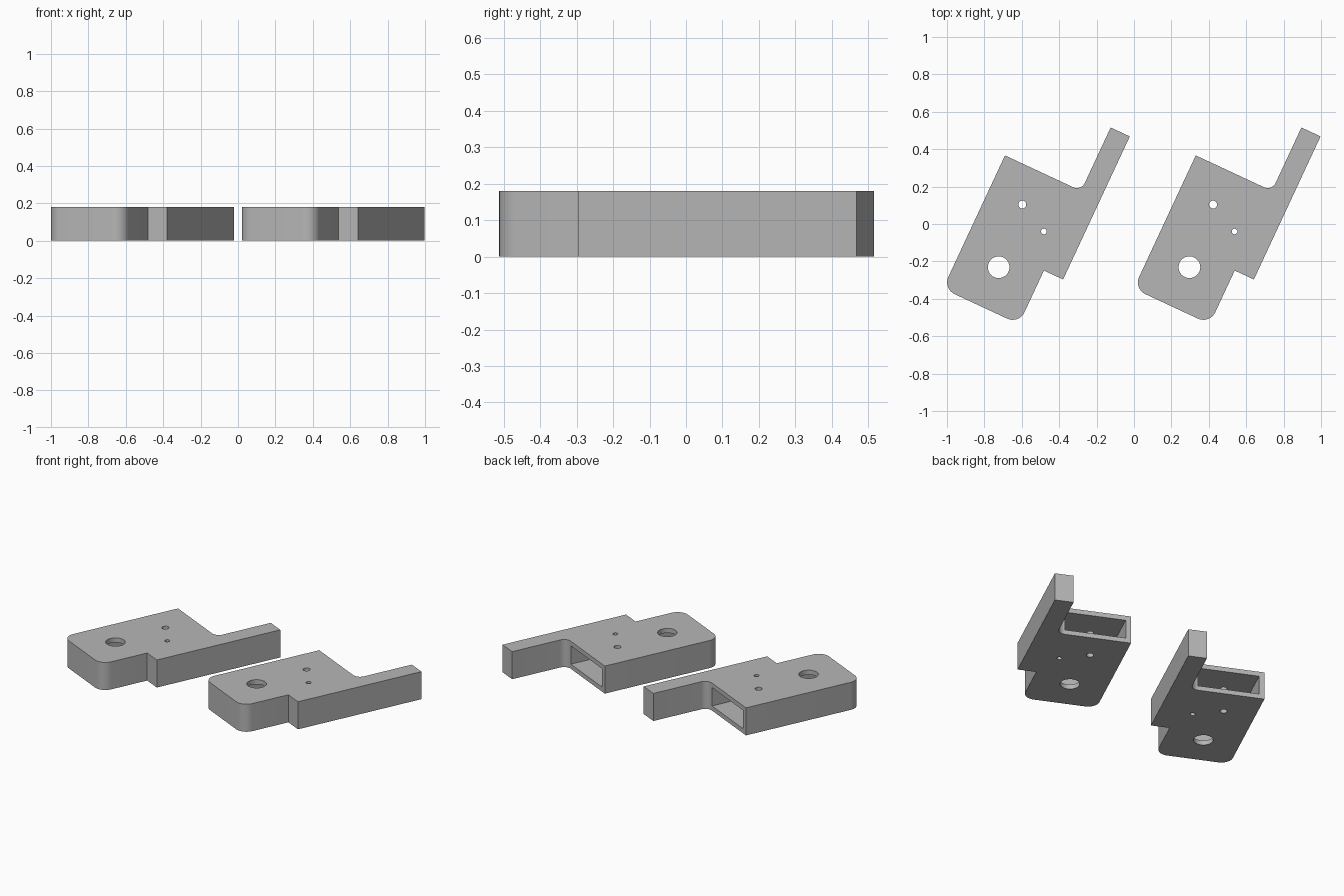
import bpy, bmesh, math

if "Cube" in bpy.data.objects:
    bpy.data.objects.remove(bpy.data.objects["Cube"])

HEIGHT = 0.18
TILT = math.radians(-25)

grey = bpy.data.materials.new("mid grey")
grey.diffuse_color = (0.47, 0.47, 0.47, 1)
grey.use_nodes = True
grey.node_tree.nodes["Principled BSDF"].inputs["Base Color"].default_value = grey.diffuse_color


def arc(cx, cy, r, a0, a1, n=10):
    """Points on an arc, angles in degrees."""
    return [(cx + r * math.cos(math.radians(a0 + (a1 - a0) * i / n)),
             cy + r * math.sin(math.radians(a0 + (a1 - a0) * i / n)))
            for i in range(n + 1)]


def prism(name, outline, z0, z1):
    """Closed outline extruded from z0 to z1."""
    bm = bmesh.new()
    base = bm.faces.new([bm.verts.new((x, y, z0)) for x, y in outline])
    top = bmesh.ops.extrude_face_region(bm, geom=[base])["geom"]
    for v in top:
        if isinstance(v, bmesh.types.BMVert):
            v.co.z = z1
    bmesh.ops.recalc_face_normals(bm, faces=bm.faces)
    mesh = bpy.data.meshes.new(name)
    bm.to_mesh(mesh)
    bm.free()
    mesh.materials.append(grey)
    obj = bpy.data.objects.new(name, mesh)
    bpy.context.collection.objects.link(obj)
    return obj


# Body outline: rounded front corners, side step, long arm, inner fillet
left, inner, right = -0.782, -0.333, -0.22
front, step, back, tip = -0.746, -0.43, 0.04, 0.414
r, f = 0.07, 0.046
outline = (arc(left + r, front + r, r, 180, 270)
           + arc(inner - r, front + r, r, 270, 360)
           + [(inner, step), (right, step), (right, tip), (inner, tip)]
           + arc(inner - f, back + f, f, 0, -90)
           + [(left, back)])
body = prism("left_bracket", outline, 0, HEIGHT)

# Pocket open at the back, cable hole and two screw holes
cutters = [prism("pocket_cutter",
                 [(-0.75, -0.706), (-0.38, -0.706), (-0.38, 0.2), (-0.75, 0.2)],
                 0.03, HEIGHT - 0.03)]
for name, x, y, rad in (("cable_hole_cutter", -0.56, -0.516, 0.058),
                        ("screw_hole_cutter", -0.587, -0.159, 0.021),
                        ("small_screw_hole_cutter", -0.422, -0.241, 0.015)):
    cutters.append(prism(name, arc(x, y, rad, 0, 360, 32)[:-1], -0.1, HEIGHT + 0.1))

for cutter in cutters:
    mod = body.modifiers.new(cutter.name, "BOOLEAN")
    mod.operation = "DIFFERENCE"
    mod.solver = "EXACT"
    mod.object = cutter

# Apply the cuts and drop the cutters
bpy.context.view_layer.update()
cut_mesh = bpy.data.meshes.new_from_object(
    body.evaluated_get(bpy.context.evaluated_depsgraph_get()))
body.modifiers.clear()
body.data = cut_mesh
for cutter in cutters:
    bpy.data.objects.remove(cutter)

# Smooth rounded walls, keep hard edges
bpy.context.view_layer.objects.active = body
body.select_set(True)
bpy.ops.object.shade_smooth_by_angle(angle=math.radians(30))

# Second identical bracket alongside
body.rotation_euler.z = TILT
body.location.x = 0.002
twin = body.copy()
twin.name = "right_bracket"
twin.location.x += 1.02
bpy.context.collection.objects.link(twin)
